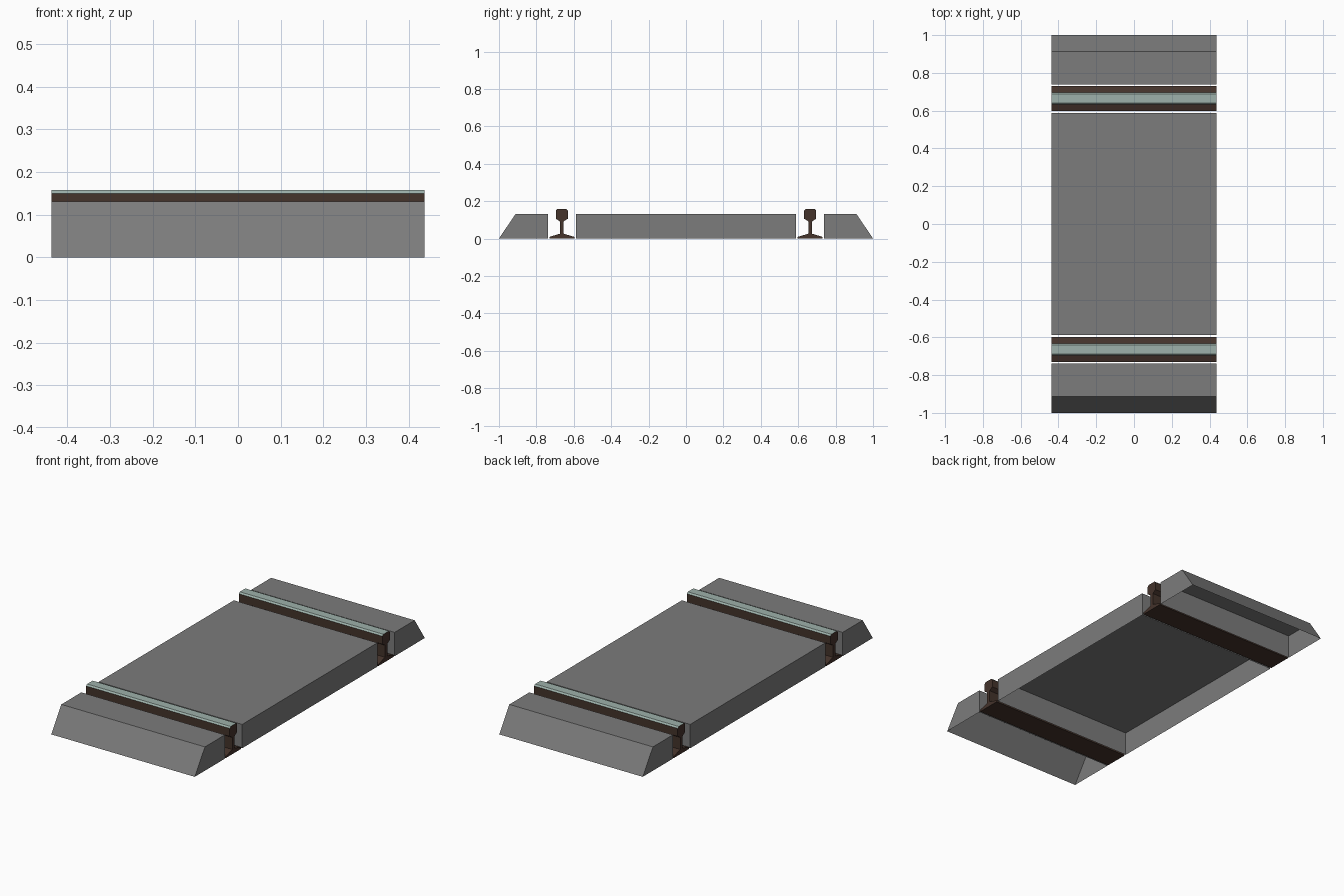
import bpy, bmesh

if "Cube" in bpy.data.objects:
    bpy.data.objects.remove(bpy.data.objects["Cube"])

HALF_X = 0.437      # half length of the crossing along the rails
DECK_Z = 0.131      # height of the road panels


def material(name, rgb):
    m = bpy.data.materials.new(name)
    m.diffuse_color = (*rgb, 1.0)
    m.use_nodes = True
    m.node_tree.nodes["Principled BSDF"].inputs["Base Color"].default_value = m.diffuse_color
    return m


concrete = material("concrete grey", (0.2, 0.2, 0.2))
rust = material("rusty brown", (0.058, 0.033, 0.024))
steel = material("polished steel", (0.34, 0.44, 0.405))


def extrude_profile(name, profile, mats, open_bottom=False):
    """Extrude a closed (y, z) profile along x."""
    bm = bmesh.new()
    face = bm.faces.new([bm.verts.new((-HALF_X, y, z)) for y, z in profile])
    geo = bmesh.ops.extrude_face_region(bm, geom=[face], use_keep_orig=True)
    moved = [v for v in geo["geom"] if isinstance(v, bmesh.types.BMVert)]
    bmesh.ops.translate(bm, verts=moved, vec=(2 * HALF_X, 0, 0))
    bmesh.ops.recalc_face_normals(bm, faces=bm.faces)
    if open_bottom:
        under = [f for f in bm.faces if f.calc_center_median().z < 0.001]
        bmesh.ops.delete(bm, geom=under, context="FACES_ONLY")
    # worn running surface: upward faces at the top of the rail head
    if len(mats) > 1:
        for f in bm.faces:
            if f.normal.z > 0.3 and f.calc_center_median().z > 0.14:
                f.material_index = 1
    mesh = bpy.data.meshes.new(name)
    bm.to_mesh(mesh)
    bm.free()
    for m in mats:
        mesh.materials.append(m)
    obj = bpy.data.objects.new(name, mesh)
    bpy.context.collection.objects.link(obj)
    return obj


# Centre road panel, a hollow shell open underneath
extrude_profile("centre_panel",
                [(-0.588, 0), (0.588, 0), (0.588, DECK_Z), (-0.588, DECK_Z)],
                [concrete], open_bottom=True)

# Half of the rail section: offset from the rail centre, height
half_rail = [(0.067, 0), (0.067, 0.009), (0.010, 0.026), (0.010, 0.092),
             (0.032, 0.106), (0.032, 0.150), (0.024, 0.158)]
rail = half_rail + [(-y, z) for y, z in reversed(half_rail)]

for side, s in (("front", -1), ("back", 1)):
    # Sloped approach ramp, open underneath
    extrude_profile(side + "_ramp",
                    [(s * y, z) for y, z in
                     ((0.738, 0), (1.0, 0), (0.912, DECK_Z), (0.738, DECK_Z))],
                    [concrete], open_bottom=True)
    # Rail with polished top
    extrude_profile(side + "_rail",
                    [(s * 0.664 + y, z) for y, z in rail], [rust, steel])
